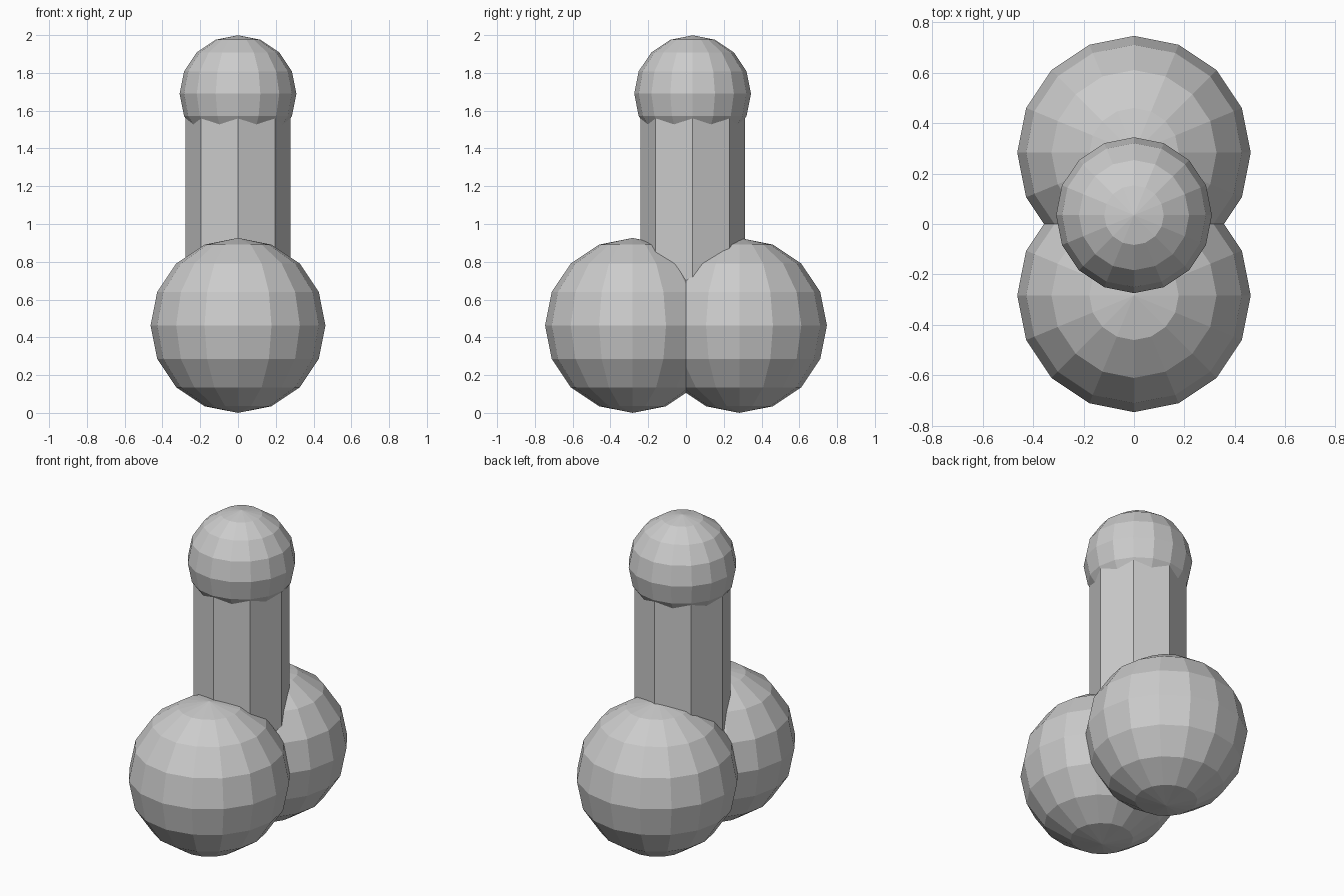
import bpy

cube = bpy.data.objects.get("Cube")
if cube:
    bpy.data.objects.remove(cube, do_unlink=True)

# Single flat grey for every part
grey = bpy.data.materials.new("plain_grey")
grey.use_nodes = True
colour = (0.6, 0.6, 0.6, 1)
grey.diffuse_color = colour
grey.node_tree.nodes["Principled BSDF"].inputs["Base Color"].default_value = colour


def finish(name):
    obj = bpy.context.object
    obj.name = name
    obj.data.materials.append(grey)
    bpy.ops.object.shade_flat()


def ball(name, radius, y, z):
    bpy.ops.mesh.primitive_uv_sphere_add(
        segments=16, ring_count=8, radius=radius, location=(0, y, z))
    finish(name)


# Pair of base balls, front and back
BASE_R = 0.463
for name, side in (("front_base_ball", -1), ("back_base_ball", 1)):
    ball(name, BASE_R, side * 0.283, BASE_R)

# Octagonal column, its foot buried in the base balls
COLUMN_Y, FOOT, HEAD = 0.035, 0.45, 1.69
bpy.ops.mesh.primitive_cylinder_add(
    vertices=8, radius=0.277, depth=HEAD - FOOT,
    location=(0, COLUMN_Y, (FOOT + HEAD) / 2))
finish("column")

# Rounded cap on the column
ball("top_ball", 0.309, COLUMN_Y, HEAD)
